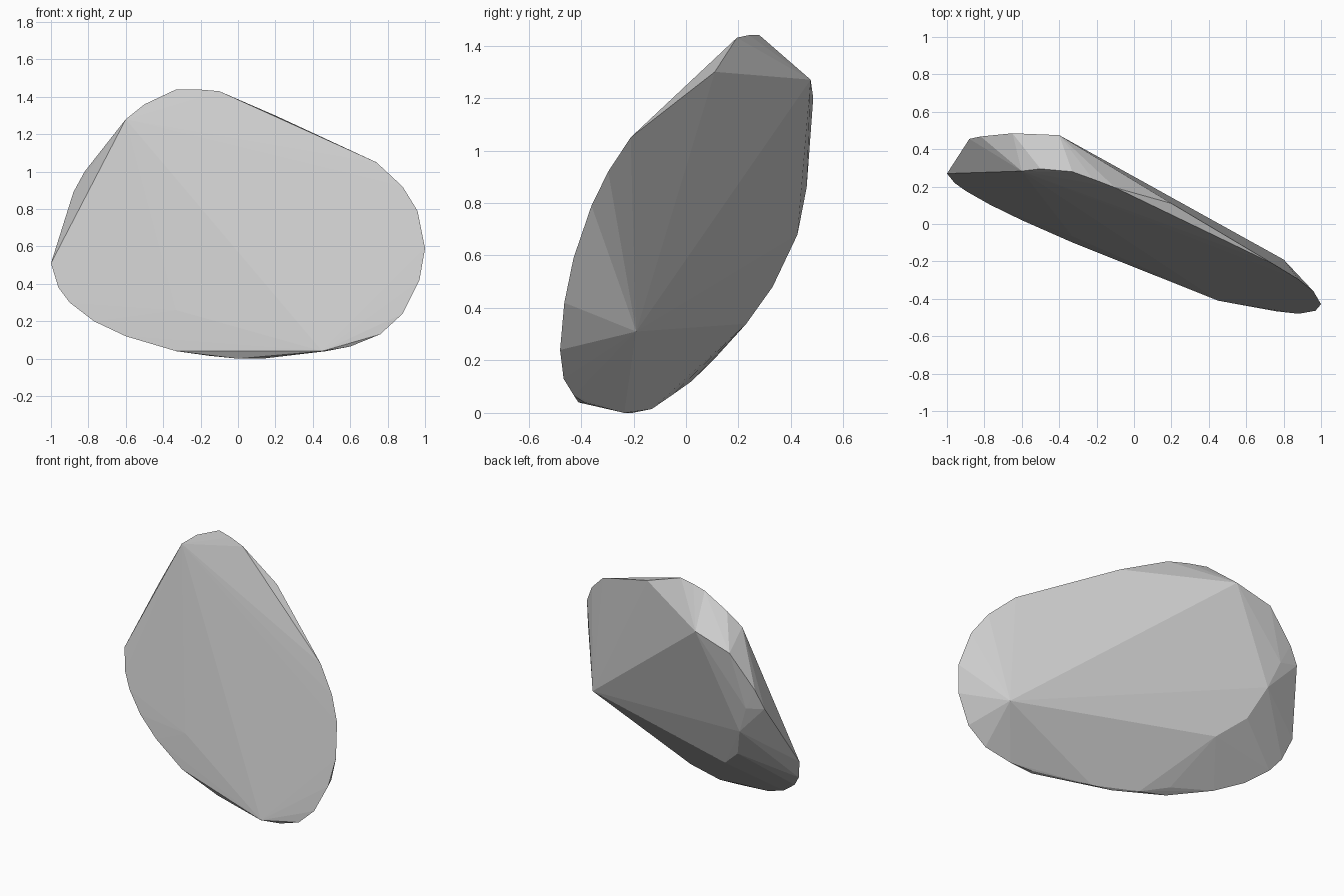
import bpy, bmesh

if "Cube" in bpy.data.objects:
    bpy.data.objects.remove(bpy.data.objects["Cube"])

# Front rim outline (x, z); it lies on one slanted plane
front_outline = [
    (-1, .51), (-.96, .38), (-.9, .30), (-.77, .20), (-.6, .12), (-.33, .04),
    (.47, .04), (.6, .065), (.76, .13), (.88, .24), (.97, .42), (1, .59),
    (.96, .79), (.88, .92), (.74, 1.05), (-.1, 1.43), (-.22, 1.44), (-.33, 1.44)]


def on_front_plane(x, z):
    return (x, max(-.48, -.228 - .36 * x + .27 * z), z)


# Chipped upper-left edge and the slight bump on the front face
front_chips = [(-.5, .295, 1.36), (-.6, .283, 1.28), (-.33, -.065, .26),
               (.45, -.41, .04)]

# Back ridge: right corner, top, upper corner, then the rounded left side
back_ridge = [
    (.8, -.19, .31), (.2, .11, 1.30), (-.4, .475, 1.27), (-.65, .485, 1.2),
    (-.82, .468, 1.0), (-.88, .455, .89), (-.75, .46, .86), (-.68, .425, .68),
    (-.6, .33, .48), (-.44, .23, .34)]

# Underside edge curving from the right corner to the lowest point
underside = [
    (.56, -.25, .19), (.34, -.26, .09), (.13, -.235, 0), (0, -.205, 0),
    (-.15, -.13, .015), (-.32, -.05, .07)]

# Wrap all edges in a faceted convex stone
bm = bmesh.new()
points = [on_front_plane(x, z) for x, z in front_outline]
for p in points + front_chips + back_ridge + underside:
    bm.verts.new(p)
result = bmesh.ops.convex_hull(bm, input=bm.verts[:])
loose = [v for v in bm.verts if not v.link_faces]
bmesh.ops.delete(bm, geom=loose, context='VERTS')
bmesh.ops.recalc_face_normals(bm, faces=bm.faces[:])

mesh = bpy.data.meshes.new("stone")
bm.to_mesh(mesh)
bm.free()
stone = bpy.data.objects.new("stone", mesh)
bpy.context.collection.objects.link(stone)
